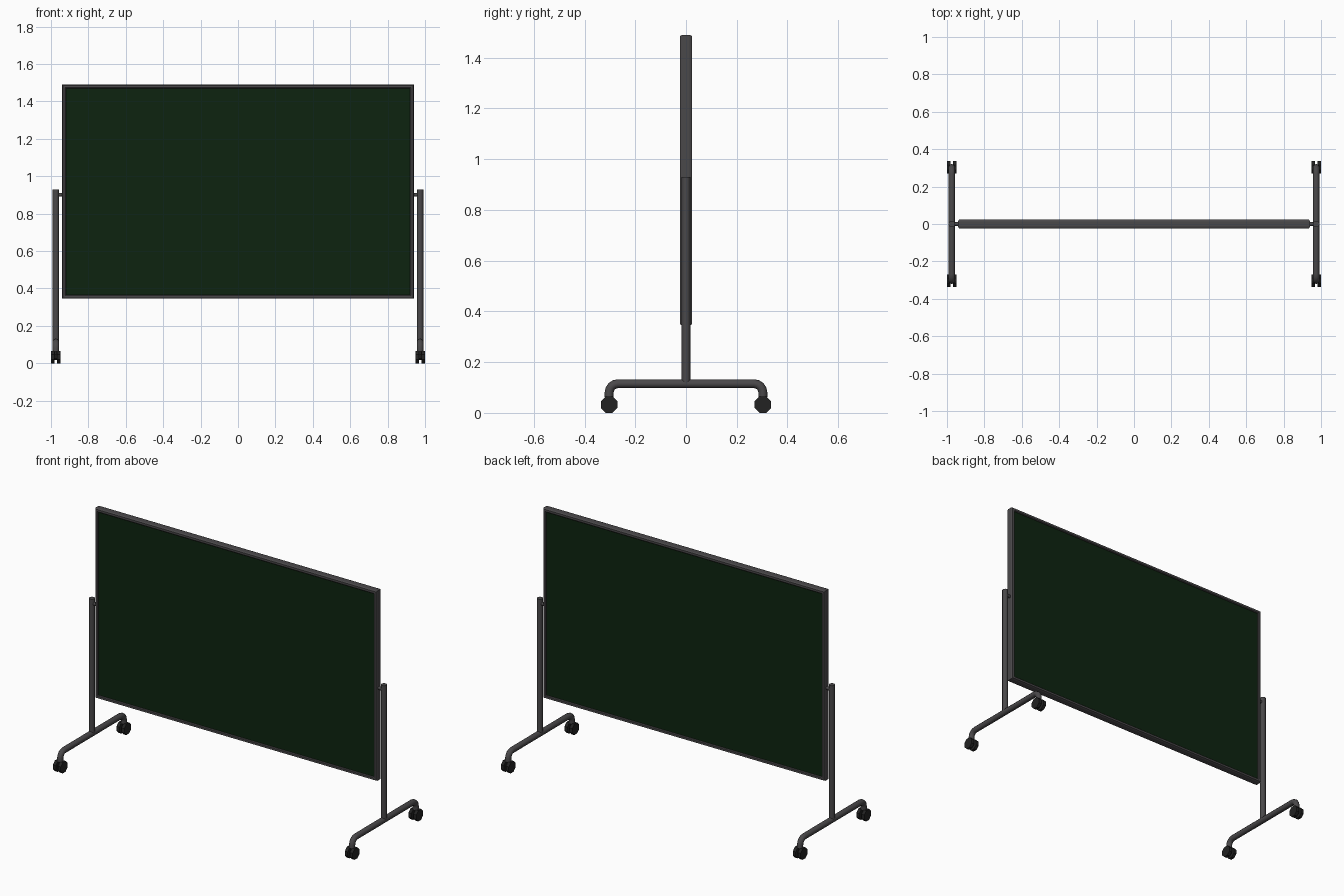
import bpy, bmesh, math
from mathutils import Vector, Matrix

if "Cube" in bpy.data.objects:
    bpy.data.objects.remove(bpy.data.objects["Cube"])


def material(name, col):
    m = bpy.data.materials.new(name)
    m.diffuse_color = (*col, 1)
    m.use_nodes = True
    m.node_tree.nodes["Principled BSDF"].inputs["Base Color"].default_value = m.diffuse_color
    return m


FRAME = material("dark grey metal", (0.068, 0.065, 0.068))
GREEN = material("chalkboard green", (0.004, 0.017, 0.005))
BLACK = material("black rubber", (0.016, 0.016, 0.016))


def make(name, bm, mat, smooth=False):
    bmesh.ops.recalc_face_normals(bm, faces=bm.faces[:])
    me = bpy.data.meshes.new(name)
    bm.to_mesh(me)
    bm.free()
    me.materials.append(mat)
    ob = bpy.data.objects.new(name, me)
    bpy.context.collection.objects.link(ob)
    if smooth:
        bpy.ops.object.select_all(action='DESELECT')
        ob.select_set(True)
        bpy.context.view_layer.objects.active = ob
        bpy.ops.object.shade_smooth_by_angle(angle=math.radians(50))
    return ob


def sweep(name, path, r, mat, normal, sides=10, smooth=True):
    """Round tube along a planar path; normal is perpendicular to the path plane."""
    bm = bmesh.new()
    pts = [Vector(p) for p in path]
    n = Vector(normal)
    rings = []
    for i, p in enumerate(pts):
        t = (pts[min(i + 1, len(pts) - 1)] - pts[max(i - 1, 0)]).normalized()
        b = t.cross(n)
        rings.append([bm.verts.new(p + r * (math.cos(a) * n + math.sin(a) * b))
                      for a in (2 * math.pi * (k + 0.5) / sides for k in range(sides))])
    for a, b in zip(rings, rings[1:]):
        for k in range(sides):
            j = (k + 1) % sides
            bm.faces.new((a[k], a[j], b[j], b[k]))
    bm.faces.new(rings[0])
    bm.faces.new(rings[-1])
    return make(name, bm, mat, smooth)


# board panel, green on both sides
X, Z0, Z1 = 0.94, 0.345, 1.49
bm = bmesh.new()
bmesh.ops.create_cube(bm, size=1, matrix=Matrix.Translation((0, 0, (Z0 + Z1) / 2))
                      @ Matrix.Diagonal((2 * X - 0.03, 0.03, Z1 - Z0 - 0.03, 1)))
make("board_panel", bm, GREEN)

# mitred frame: chamfered profile (inset from outer edge, depth) around the rectangle
profile = [(0.02, -0.014), (0.02, -0.019), (0.016, -0.023), (0.004, -0.023), (0, -0.014),
           (0, 0.014), (0.004, 0.023), (0.016, 0.023), (0.02, 0.019), (0.02, 0.014)]
bm = bmesh.new()
rings = [[bm.verts.new((sx * (X - d), y, (Z0 + d) if sz < 0 else (Z1 - d))) for d, y in profile]
         for sx, sz in ((-1, -1), (1, -1), (1, 1), (-1, 1))]
for i in range(4):
    a, b = rings[i], rings[(i + 1) % 4]
    for k in range(len(profile)):
        j = (k + 1) % len(profile)
        bm.faces.new((a[k], a[j], b[j], b[k]))
make("board_frame", bm, FRAME)

PX, R, FY, FZ, BEND = 0.974, 0.0175, 0.303, 0.115, 0.035
for side, s in (("left", -1), ("right", 1)):
    x = s * PX
    # upright post and pivot pin
    sweep(side + "_post", [(x, 0, FZ), (x, 0, 0.93)], R, FRAME, (1, 0, 0))
    sweep(side + "_pivot", [(s * 0.93, 0, 0.9), (x, 0, 0.9)], 0.01, FRAME, (0, 0, 1))
    # foot tube, bent down at both ends
    half = [(x, FY, 0.062)]
    for k in range(5):
        a = math.pi / 2 * k / 4
        half.append((x, FY - BEND + BEND * math.cos(a), FZ - BEND + BEND * math.sin(a)))
    path = half + [(px, -py, pz) for px, py, pz in reversed(half)]
    sweep(side + "_foot", path, R, FRAME, (1, 0, 0))
    # twin-wheel casters
    for end, e in (("front", -1), ("back", 1)):
        y, zc = e * FY, 0.0325
        name = f"{side}_{end}_caster"
        for w in (-1, 1):
            sweep(f"{name}_wheel_{'inner' if w * s < 0 else 'outer'}",
                  [(x + w * 0.007, y, zc), (x + w * 0.026, y, zc)], 0.0352, BLACK,
                  (0, 0, 1), sides=8, smooth=False)
        sweep(name + "_hub", [(x - 0.008, y, zc), (x + 0.008, y, zc)], 0.015, BLACK,
              (0, 0, 1), sides=8, smooth=False)
        sweep(name + "_stem", [(x, y, zc), (x, y, 0.066)], 0.007, BLACK, (1, 0, 0), sides=8)
